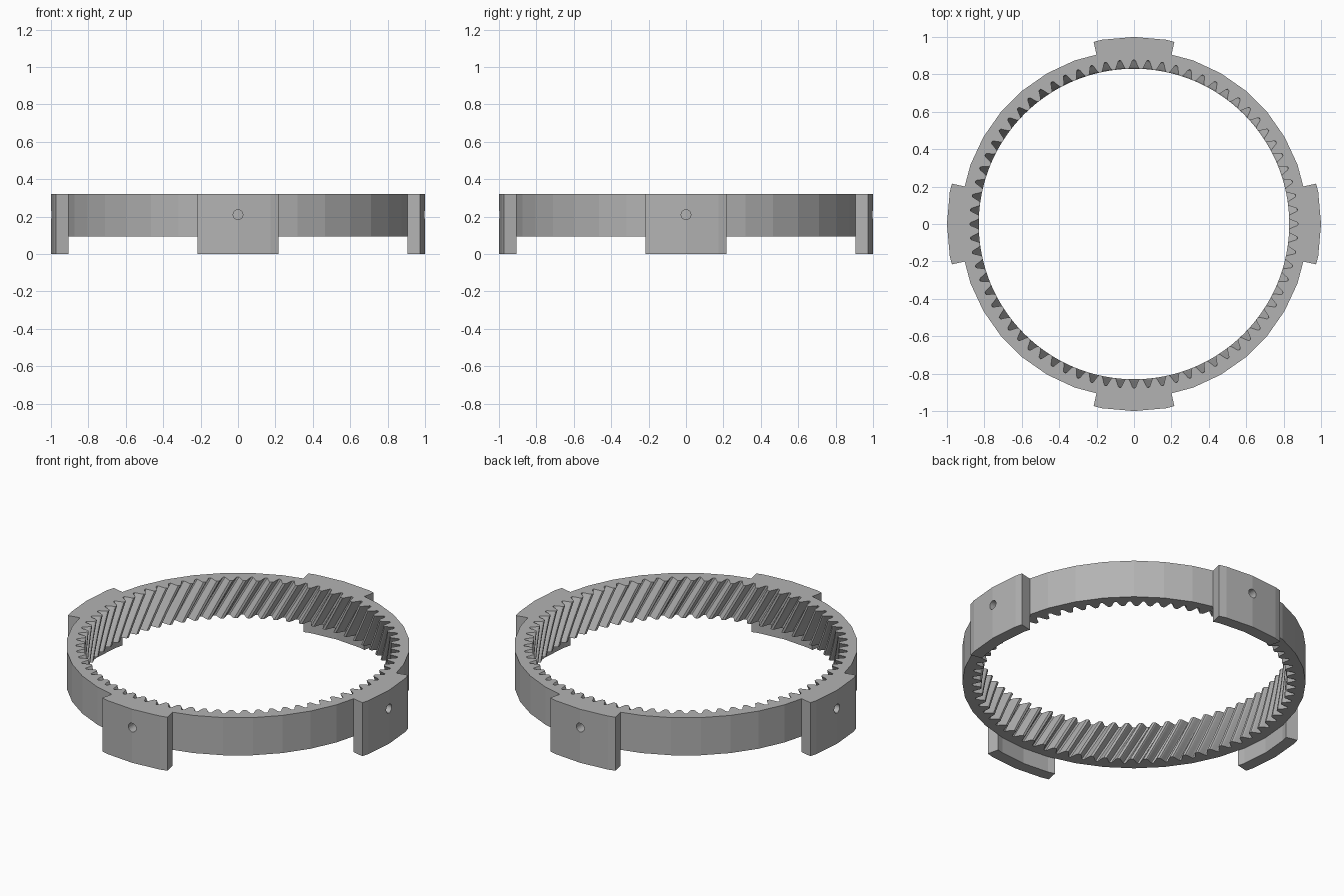
import bpy, bmesh, math
from math import sin, cos, radians
from mathutils import Matrix

cube = bpy.data.objects.get("Cube")
if cube:
    bpy.data.objects.remove(cube, do_unlink=True)

TEETH, SIDES = 72, 36
RING_R, TAB_R = 0.93, 1.0
RING_BASE, TOP = 0.095, 0.32
TWIST, SLICES = 8.4, 8            # helix: degrees over the ring height
PITCH = 360 / TEETH
# one tooth gap: (fraction of pitch, radius), starting at the gap centre
GAP = [(0, .877), (.08, .876), (.14, .868), (.24, .850), (.32, .837), (.40, .830),
       (.60, .830), (.68, .837), (.76, .850), (.86, .868), (.92, .876)]

grey = bpy.data.materials.new("light grey")
grey.use_nodes = True
colour = (0.45, 0.45, 0.45, 1)
grey.diffuse_color = colour
grey.node_tree.nodes["Principled BSDF"].inputs["Base Color"].default_value = colour


def polar(r, deg, z):
    return (r * cos(radians(deg)), r * sin(radians(deg)), z)


def facet_radius(r, deg):
    """Radius of a regular polygon at an angle."""
    half = 180 / SIDES
    return r * cos(radians(half)) / cos(radians(deg % (2 * half) - half))


def finish(name, bm):
    bmesh.ops.recalc_face_normals(bm, faces=bm.faces)
    mesh = bpy.data.meshes.new(name)
    bm.to_mesh(mesh)
    bm.free()
    mesh.materials.append(grey)
    obj = bpy.data.objects.new(name, mesh)
    bpy.context.collection.objects.link(obj)
    return obj


def bridge(bm, a, b, shift=0):
    n = len(a)
    for i in range(n):
        j = (i + 1) % n
        bm.faces.new((a[i], a[j], b[(j + shift) % n], b[(i + shift) % n]))


# Ring with helical inner teeth
bm = bmesh.new()
samples = [((t + f) * PITCH, r) for t in range(TEETH) for f, r in GAP]
outer = [[bm.verts.new(polar(facet_radius(RING_R, a), a, z)) for a, _ in samples]
         for z in (RING_BASE, TOP)]
inner = []
for k in range(SLICES + 1):
    s = k / SLICES
    z = RING_BASE + s * (TOP - RING_BASE)
    inner.append([bm.verts.new(polar(r, a + TWIST * (1 - s), z)) for a, r in samples])
for low, high in zip(inner, inner[1:]):
    bridge(bm, low, high)
bridge(bm, *outer)
bridge(bm, inner[-1], outer[1])
bridge(bm, inner[0], outer[0], round(TWIST / PITCH * len(GAP)))
finish("ring_gear", bm)

# Mounting tab with a round screw hole, on the +x side
bm = bmesh.new()
angles = (-12.5, -10, 0, 10, 12.5)
outline = [(TAB_R, a) for a in angles] + [(RING_R, a) for a in reversed(angles)]
face = bm.faces.new([bm.verts.new(polar(facet_radius(r, a), a, 0)) for r, a in outline])
extruded = bmesh.ops.extrude_face_region(bm, geom=[face])["geom"]
bmesh.ops.translate(bm, vec=(0, 0, TOP),
                    verts=[v for v in extruded if isinstance(v, bmesh.types.BMVert)])
tab = finish("tab_1", bm)

bpy.ops.mesh.primitive_cylinder_add(vertices=24, radius=0.026, depth=0.3,
                                    location=(TAB_R, 0, 0.21),
                                    rotation=(0, math.pi / 2, 0))
cutter = bpy.context.object
cutter.name = "hole_cutter"
cutter.hide_render = True
cut = tab.modifiers.new("hole", "BOOLEAN")
cut.operation = "DIFFERENCE"
cut.solver = "EXACT"
cut.object = cutter
bpy.context.view_layer.objects.active = tab
bpy.ops.object.modifier_apply(modifier="hole")
bpy.data.objects.remove(cutter, do_unlink=True)

# Repeat the tab around the ring
for i in range(1, 4):
    copy = bpy.data.objects.new(f"tab_{i + 1}", tab.data)
    copy.matrix_world = Matrix.Rotation(i * math.pi / 2, 4, "Z")
    bpy.context.collection.objects.link(copy)
